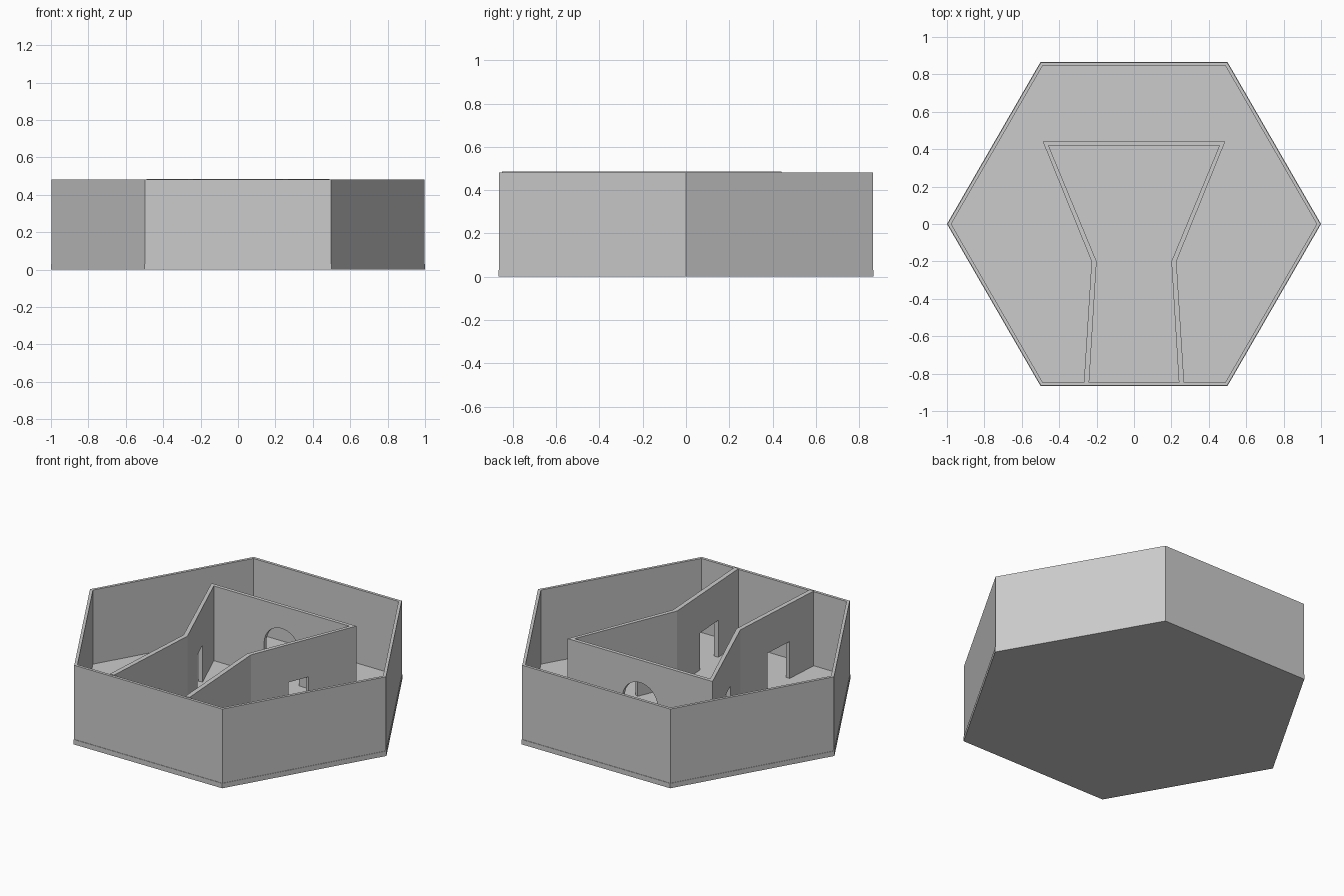
import bpy, bmesh, math

old = bpy.data.objects.get("Cube")
if old:
    bpy.data.objects.remove(old, do_unlink=True)

FLOOR, RIM, INNER_TOP = 0.03, 0.481, 0.485

grey = bpy.data.materials.new("plain grey")
grey.use_nodes = True
colour = (0.6, 0.6, 0.6, 1)
grey.diffuse_color = colour
grey.node_tree.nodes["Principled BSDF"].inputs["Base Color"].default_value = colour


def finish(name, bm):
    bmesh.ops.recalc_face_normals(bm, faces=bm.faces)
    mesh = bpy.data.meshes.new(name)
    bm.to_mesh(mesh)
    bm.free()
    mesh.materials.append(grey)
    obj = bpy.data.objects.new(name, mesh)
    bpy.context.collection.objects.link(obj)
    return obj


def hexagon(radius):
    return [(radius * math.cos(i * math.pi / 3), radius * math.sin(i * math.pi / 3))
            for i in range(6)]


def prism(name, points, z0, z1):
    """Solid vertical prism from a plan outline."""
    bm = bmesh.new()
    base = bm.faces.new([bm.verts.new((x, y, z0)) for x, y in points])
    top = bmesh.ops.extrude_face_region(bm, geom=[base])["geom"]
    bmesh.ops.translate(bm, vec=(0, 0, z1 - z0),
                        verts=[v for v in top if isinstance(v, bmesh.types.BMVert)])
    if base.is_valid is False or not any(abs(f.calc_center_median().z - z0) < 1e-6 for f in bm.faces):
        bm.faces.new([v for v in bm.verts if abs(v.co.z - z0) < 1e-6])
    return finish(name, bm)


def wall(name, outer, inner, z0, z1, closed):
    """Wall between two matching plan lines."""
    bm = bmesh.new()
    rings = [[bm.verts.new((*o, z0)), bm.verts.new((*o, z1)),
              bm.verts.new((*i, z1)), bm.verts.new((*i, z0))]
             for o, i in zip(outer, inner)]
    pairs = list(zip(rings, rings[1:]))
    if closed:
        pairs.append((rings[-1], rings[0]))
    else:
        bm.faces.new(rings[0])
        bm.faces.new(rings[-1])
    for a, b in pairs:
        for k in range(4):
            n = (k + 1) % 4
            bm.faces.new((a[k], a[n], b[n], b[k]))
    return finish(name, bm)


def mirrored(half):
    return half + [(-x, y) for x, y in reversed(half)]


def cut(target, cutter):
    cutter.hide_render = True
    mod = target.modifiers.new("opening", "BOOLEAN")
    mod.operation = "DIFFERENCE"
    mod.solver = "EXACT"
    mod.object = cutter
    bpy.context.view_layer.objects.active = target
    bpy.ops.object.modifier_apply(modifier=mod.name)
    bpy.data.objects.remove(cutter, do_unlink=True)


def box_cutter(x, y, length, z1, angle):
    bpy.ops.mesh.primitive_cube_add(size=1, location=(x, y, z1 / 2), rotation=(0, 0, angle))
    box = bpy.context.object
    box.scale = (length, 0.1, z1)
    return box


# Floor slab and outer wall
prism("floor", hexagon(1.0), 0, FLOOR)
wall("outer_wall", hexagon(0.997), hexagon(0.977), FLOOR, RIM, True)

# Funnel-shaped inner wall, open at the front
inner_wall = wall("inner_wall",
                  mirrored([(-0.268, -0.85), (-0.227, -0.2), (-0.488, 0.442)]),
                  mirrored([(-0.24, -0.85), (-0.2, -0.2), (-0.457, 0.42)]),
                  FLOOR, INNER_TOP, False)

# Doorways in the corridor and the slanted walls
for side in (-1, 1):
    cut(inner_wall, box_cutter(side * 0.234, -0.538, 0.195, 0.255,
                               math.atan2(-0.65, side * 0.0425)))
    cut(inner_wall, box_cutter(side * 0.335, 0.093, 0.13, 0.255,
                               math.atan2(0.63, side * 0.2625)))

# Arched doorway in the back of the inner wall
ARCH_R, SPRING = 0.118, 0.23
bm = bmesh.new()
arch = [(ARCH_R * math.cos(a * math.pi / 24), SPRING + ARCH_R * math.sin(a * math.pi / 24))
        for a in range(25)] + [(-ARCH_R, 0), (ARCH_R, 0)]
front = [bm.verts.new((x, 0.36, z)) for x, z in arch]
back = [bm.verts.new((x, 0.5, z)) for x, z in arch]
bm.faces.new(front)
bm.faces.new(back)
for k in range(len(arch)):
    bm.faces.new((front[k - 1], front[k], back[k], back[k - 1]))
cut(inner_wall, finish("arch_cutter", bm))
